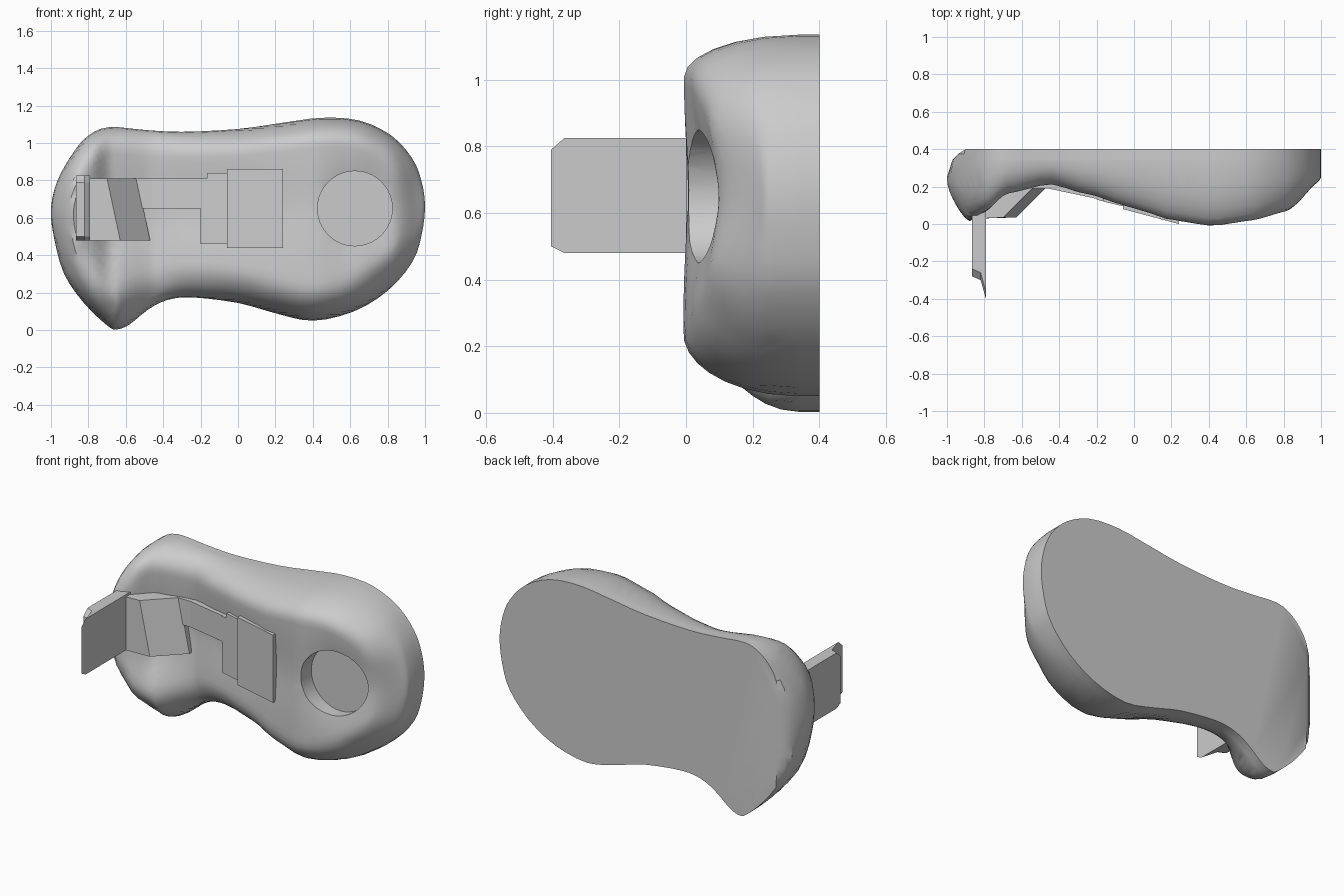
import bpy, bmesh, math
from mathutils import Vector
from mathutils.geometry import delaunay_2d_cdt

cube = bpy.data.objects.get("Cube")
if cube:
    bpy.data.objects.remove(cube)

BACK = 0.4

# Body outline (x, z) seen from the front
OUTLINE = [(1, .66), (.98, .5), (.93, .36), (.8, .21), (.62, .1), (.4, .05), (.2, .09),
           (0, .145), (-.25, .175), (-.38, .16), (-.48, .11), (-.58, .03), (-.65, .003),
           (-.7, .025), (-.82, .14), (-.93, .3), (-.985, .5), (-1, .65), (-.965, .8),
           (-.88, .95), (-.8, 1.04), (-.69, 1.085), (-.5, 1.07), (-.3, 1.06), (0, 1.075),
           (.25, 1.11), (.45, 1.135), (.65, 1.12), (.82, 1.04), (.93, .92), (.98, .8)]
# Front surface along x: (x, y on the ridges, extra depth of the middle valley)
DEPTH = [(-1, .08, 0), (-.88, .015, 0), (-.8, .06, .01), (-.68, .16, .03), (-.45, .21, .025),
         (-.25, .155, .035), (0, .08, .03), (.2, .02, .02), (.42, -.01, .012),
         (.62, .015, .06), (.82, .06, .035), (1, .17, .03)]


def smooth_loop(points, steps=3):
    """Closed Catmull-Rom curve through the points."""
    pts, out = [Vector(p) for p in points], []
    n = len(pts)
    for i in range(n):
        a, b, c, d = (pts[(i + k) % n] for k in (-1, 0, 1, 2))
        for s in range(steps):
            t = s / steps
            out.append(b + .5 * t * (c - a + t * (2 * a - 5 * b + 4 * c - d
                                                  + t * (3 * (b - c) + d - a))))
    return out


def surface(x, z, d):
    """Front depth at (x, z), rounded over near the edge (d = edge distance)."""
    x = max(-1, min(1, x))
    for (x0, r0, v0), (x1, r1, v1) in zip(DEPTH, DEPTH[1:]):
        if x <= x1:
            t = (x - x0) / (x1 - x0)
            t = (t + t * t * (3 - 2 * t)) / 2
            ridge, valley = r0 + (r1 - r0) * t, v0 + (v1 - v0) * t
            break
    y = ridge + valley * math.exp(-((z - .65) / .2) ** 2)
    y -= .08 * math.exp(-((x + .68) ** 2 + (z - .2) ** 2) / .03)
    # the rim sits further forward at the two ends; the lower edge is rounder
    rim = .34 - .09 * max(0, (abs(x) - .75) / .25)
    width = .13 + .06 * max(0, min(1, (.5 - z) / .2))
    q = max(0, 1 - d / width)
    return y + (rim - y) * (1 - math.sqrt(1 - q * q))


def finish(name, bm):
    bmesh.ops.recalc_face_normals(bm, faces=bm.faces)
    mesh = bpy.data.meshes.new(name)
    bm.to_mesh(mesh)
    bm.free()
    obj = bpy.data.objects.new(name, mesh)
    bpy.context.collection.objects.link(obj)
    return obj


def make_body(name, inset=0.0):
    """Pebble-like body: flat back, domed front."""
    edge = smooth_loop(OUTLINE)
    spine = [Vector((max(-.6, min(.55, p.x)), .6)) for p in edge]
    edge = [p + (c - p).normalized() * inset for p, c in zip(edge, spine)]
    n = len(edge)
    pts = [p.lerp(c, t)
           for t in (0, .012, .04, .08, .13, .18, .24, .3, .37, .45, .55, .65, .75, .87, .98)
           for p, c in zip(edge, spine)]
    verts, _, faces, orig, _, _ = delaunay_2d_cdt(
        pts, [(i, (i + 1) % n) for i in range(n)], [], 1, 1e-4)
    bm = bmesh.new()
    vs, rim = [], {}
    for p, src in zip(verts, orig):
        d = min((p - e).length for e in edge)
        v = bm.verts.new((p.x, surface(p.x, p.y, d) + inset, p.y))
        vs.append(v)
        for i in src:
            if i < n:
                rim[i] = v
    for f in faces:
        bm.faces.new([vs[i] for i in f])
    # side wall, tucked in at the right end, then the flat back
    ring = [rim[i] for i in range(n)]
    for y, limit in ((.345, -.97), (.375, -.94), (BACK, -.9)):
        new = [bm.verts.new((max(p.x, limit), y, p.y)) for p in edge]
        for i in range(n):
            j = (i + 1) % n
            bm.faces.new((ring[i], ring[j], new[j], new[i]))
        ring = new
    bm.faces.new(ring)
    bmesh.ops.remove_doubles(bm, verts=bm.verts, dist=1e-5)
    return finish(name, bm)


def loft(name, axis, sections):
    """Join equal-length profiles (level, points) along an axis, capped."""
    bm = bmesh.new()
    rings = []
    for level, profile in sections:
        ring = []
        for p in profile:
            co = list(p)
            co.insert("xyz".index(axis), level)
            ring.append(bm.verts.new(co))
        rings.append(ring)
    for a, b in zip(rings, rings[1:]):
        for i in range(len(a)):
            j = (i + 1) % len(a)
            bm.faces.new((a[i], a[j], b[j], b[i]))
    bm.faces.new(rings[0])
    bm.faces.new(rings[-1])
    return finish(name, bm)


def prism(name, axis, lo, hi, profile):
    return loft(name, axis, [(lo, profile), (hi, profile)])


def cut(target, cutter):
    mod = target.modifiers.new("cut", 'BOOLEAN')
    mod.operation, mod.solver, mod.object = 'DIFFERENCE', 'EXACT', cutter
    bpy.context.view_layer.objects.active = target
    bpy.ops.object.modifier_apply(modifier=mod.name)
    bpy.data.objects.remove(cutter)


body = make_body("body")

# Shallow side panel wrapped around the left end
panel = prism("panel_cutter", 'x', .67, 1.2,
              [(.365, 1.12), (.23, 1.12), (.15, 1.06), (.125, 1), (.18, .87), (.23, .76),
               (.24, .65), (.23, .55), (.17, .42), (.125, .34), (.15, .24), (.24, .21),
               (.365, .2)])
cut(panel, make_body("panel_core", .012))
cut(body, panel)

# Round recess in the front
circle = [(.625 + .2 * math.cos(math.tau * i / 40), .65 + .2 * math.sin(math.tau * i / 40))
          for i in range(40)]
cut(body, prism("recess_cutter", 'y', -.3, .112, circle))

bpy.ops.object.select_all(action='DESELECT')
body.select_set(True)
bpy.context.view_layer.objects.active = body
bpy.ops.object.shade_smooth_by_angle(angle=math.radians(35))

# Stepped strap lying in the front valley
prism("wide_plate", 'z', .44, .86, [(-.06, .08), (.24, .0), (.24, .1), (-.06, .2)])
prism("middle_plate", 'z', .46, .81, [(-.2, .13), (-.06, .095), (-.06, .22), (-.2, .25)])
prism("middle_plate_lip", 'z', .8, .84, [(-.165, .12), (-.06, .095), (-.06, .22), (-.165, .25)])
prism("narrow_strap", 'z', .65, .81, [(-.56, .19), (-.46, .19), (-.2, .135), (-.2, .25), (-.56, .3)])


# Twisted block between the strap and the tab
def block(shift):
    return [(-.8, .03), (-.7 + shift, .035), (-.54 + shift, .195), (-.54 + shift, .3), (-.8, .3)]


loft("slanted_block", 'z', [(.48, block(.07)), (.81, block(0))])


# Forward tab with chamfered corners and a bevelled tip
def tab(tip):
    return [(.1, .48), (min(tip + .04, 0), .48), (tip, .5), (tip, .79),
            (min(tip + .04, 0), .825), (.1, .825)]


loft("front_tab", 'x', [(-.865, tab(-.28)), (-.82, tab(-.3)), (-.79, tab(-.405))])
